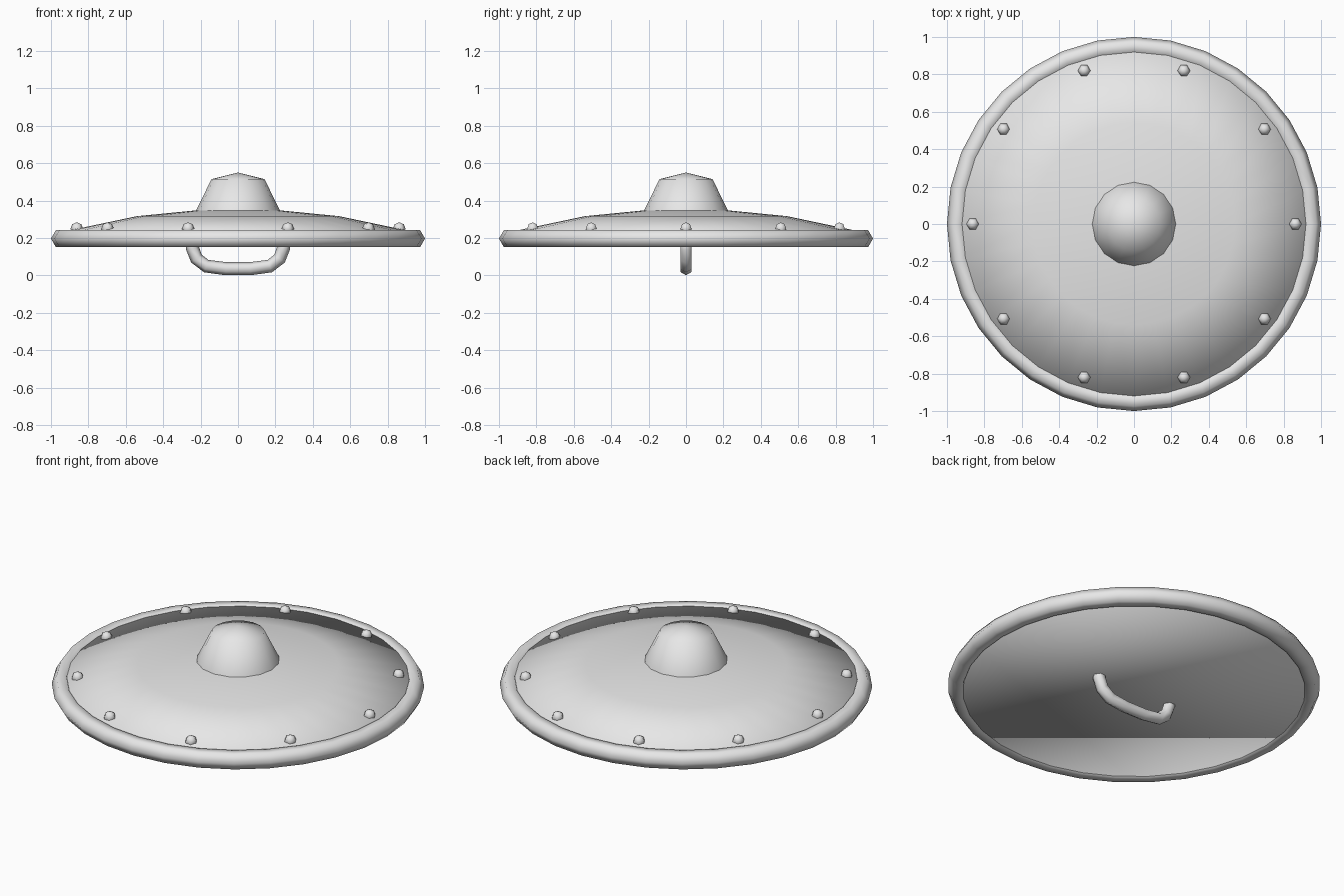
import bpy, bmesh, math
from mathutils import Vector, Matrix

cube = bpy.data.objects.get("Cube")
if cube:
    bpy.data.objects.remove(cube, do_unlink=True)

# One plain grey for the whole shield
grey = bpy.data.materials.new("plain_grey")
grey.use_nodes = True
colour = (0.8, 0.8, 0.8, 1)
grey.diffuse_color = colour
grey.node_tree.nodes["Principled BSDF"].inputs["Base Color"].default_value = colour


def finish(name, bm):
    """Turn a bmesh into a smooth-shaded object."""
    bmesh.ops.recalc_face_normals(bm, faces=bm.faces)
    for f in bm.faces:
        f.smooth = True
    mesh = bpy.data.meshes.new(name)
    bm.to_mesh(mesh)
    bm.free()
    mesh.materials.append(grey)
    obj = bpy.data.objects.new(name, mesh)
    bpy.context.collection.objects.link(obj)
    return obj


def ring(bm, r, z, n):
    return [bm.verts.new((r * math.cos(a), r * math.sin(a), z))
            for a in (math.tau * i / n for i in range(n))]


def bridge(bm, a, b):
    n = len(a)
    for i in range(n):
        j = (i + 1) % n
        bm.faces.new((a[i], a[j], b[j], b[i]))


def dome(name, apex, profile, n):
    """Closed round solid: pointed top, rings of (radius, height), flat base."""
    bm = bmesh.new()
    rings = [ring(bm, r, z, n) for r, z in profile]
    top = bm.verts.new((0, 0, apex))
    for i in range(n):
        bm.faces.new((top, rings[0][i], rings[0][(i + 1) % n]))
    for a, b in zip(rings, rings[1:]):
        bridge(bm, a, b)
    bm.faces.new(rings[-1])
    return finish(name, bm)


# Shallow domed board with a flat back, and the central boss
dome("board", 0.37, [(0.54, 0.317), (0.93, 0.235), (0.93, 0.157)], 32)
dome("boss", 0.55, [(0.142, 0.515), (0.225, 0.345), (0.23, 0.32)], 16)

# Six-sided rim tube
bm = bmesh.new()
rim_radius, tube, rim_height = 0.948, 0.052, 0.197
loops = [ring(bm, rim_radius + tube * math.cos(a), rim_height + tube * math.sin(a), 32)
         for a in (math.tau * k / 6 for k in range(6))]
for k in range(6):
    bridge(bm, loops[k], loops[(k + 1) % 6])
finish("rim", bm)

# Ten rivets around the board
for k in range(10):
    a = math.tau * k / 10
    bm = bmesh.new()
    bmesh.ops.create_uvsphere(bm, u_segments=6, v_segments=4, radius=0.034)
    place = Matrix.Translation((0.862 * math.cos(a), 0.862 * math.sin(a), 0.25))
    bmesh.ops.transform(bm, verts=bm.verts, matrix=place @ Matrix.Rotation(math.pi / 6, 4, "Z"))
    finish(f"rivet_{k + 1}", bm)

# Bent grip on the back: six-sided tube swept along a mirrored path
half = [(0.25, 0.2), (0.243, 0.145), (0.222, 0.09), (0.17, 0.05), (0.065, 0.036)]
path = [Vector((-x, 0, z)) for x, z in half] + [Vector((x, 0, z)) for x, z in reversed(half)]
bm = bmesh.new()
sections = []
for i, p in enumerate(path):
    before, after = path[max(i - 1, 0)], path[min(i + 1, len(path) - 1)]
    along = (after - before).normalized()
    side = Vector((0, 1, 0))
    out = along.cross(side)
    sections.append([bm.verts.new(p + 0.035 * (out * math.cos(a) + side * math.sin(a)))
                     for a in (math.tau * k / 6 for k in range(6))])
for a, b in zip(sections, sections[1:]):
    bridge(bm, a, b)
bm.faces.new(sections[0])
bm.faces.new(sections[-1])
finish("grip", bm)
